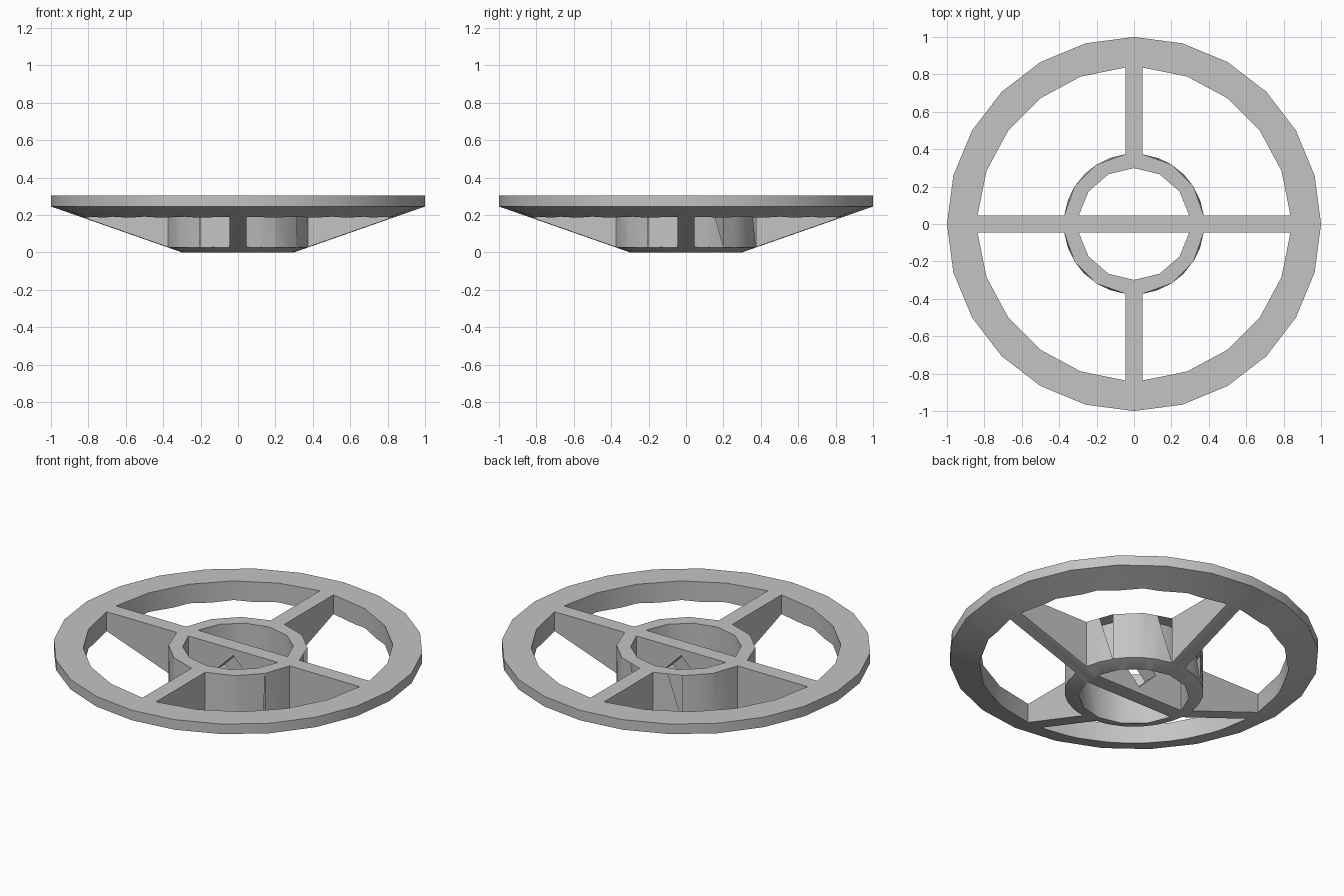
import bpy, bmesh
from math import sin, cos, asin, pi, radians

if "Cube" in bpy.data.objects:
    bpy.data.objects.remove(bpy.data.objects["Cube"], do_unlink=True)

TOP, HALF_BAR = 0.305, 0.045
RIM_IN, HUB_OUT, HUB_IN = 0.838, 0.376, 0.299

grey = bpy.data.materials.new("plain grey")
grey.use_nodes = True
colour = (0.55, 0.55, 0.55, 1)
grey.diffuse_color = colour
grey.node_tree.nodes["Principled BSDF"].inputs["Base Color"].default_value = colour


def loft(name, rings):
    """Closed solid through rings of points with equal counts."""
    bm = bmesh.new()
    loops = [[bm.verts.new(p) for p in ring] for ring in rings]
    n = len(loops[0])
    for a, b in zip(loops, loops[1:]):
        for i in range(n):
            j = (i + 1) % n
            bm.faces.new((a[i], a[j], b[j], b[i]))
    bm.faces.new(loops[0])
    bm.faces.new(loops[-1])
    bmesh.ops.recalc_face_normals(bm, faces=bm.faces)
    mesh = bpy.data.meshes.new(name)
    bm.to_mesh(mesh)
    bm.free()
    obj = bpy.data.objects.new(name, mesh)
    bpy.context.collection.objects.link(obj)
    mesh.materials.append(grey)
    return obj


def arc(r, start, end, steps):
    angles = [start + (end - start) * i / steps for i in range(steps + 1)]
    return [(r * cos(a), r * sin(a)) for a in angles]


def at_height(points, z):
    return [(x, y, z) for x, y in points]


def cut(body, cutter):
    mod = body.modifiers.new("cut", "BOOLEAN")
    mod.operation = "DIFFERENCE"
    mod.solver = "EXACT"
    mod.object = cutter
    bpy.context.view_layer.objects.active = body
    bpy.ops.object.modifier_apply(modifier=mod.name)
    bpy.data.objects.remove(cutter, do_unlink=True)


# Shallow dish: flat top, short rim, conical underside
dish = [(0.3, 0), (1, 0.245), (1, TOP)]
wheel = loft("spoked_wheel",
             [at_height(arc(r, 0, 2 * pi, 24)[:-1], z) for r, z in dish])

# Four openings between the rim, the hub and the spokes
for k in range(4):
    turn = k * pi / 2
    a, b = asin(HALF_BAR / RIM_IN), asin(HALF_BAR / HUB_OUT)
    outer = arc(RIM_IN, turn + a, turn + pi / 2 - a, 5)
    low = arc(HUB_OUT, turn + pi / 2 - b, turn + b, 6)
    # the hub wall has half as many sides at its top
    high = [p if i % 2 == 0 else tuple((u + v) / 2 for u, v in zip(low[i - 1], low[i + 1]))
            for i, p in enumerate(low)]
    cut(wheel, loft("opening_cutter", [at_height(outer + low, 0),
                                       at_height(outer + high, TOP + 0.01)]))

# Two half-round wells in the hub, leaving a crossbar
c = asin(HALF_BAR / HUB_IN)
for turn in (0, pi):
    well = arc(HUB_IN, turn + c, turn + pi - c, 6)
    cut(wheel, loft("well_cutter", [at_height(well, -0.1), at_height(well, TOP + 0.1)]))

# Diamond hole through the crossbar
diamond = arc(0.115, 0, 2 * pi, 4)[:-1]
cut(wheel, loft("hole_cutter", [[(x, y, z + TOP / 2) for x, z in diamond]
                                for y in (-0.1, 0.1)]))

bpy.ops.object.select_all(action="DESELECT")
wheel.select_set(True)
bpy.context.view_layer.objects.active = wheel
bpy.ops.object.shade_smooth_by_angle(angle=radians(30))
